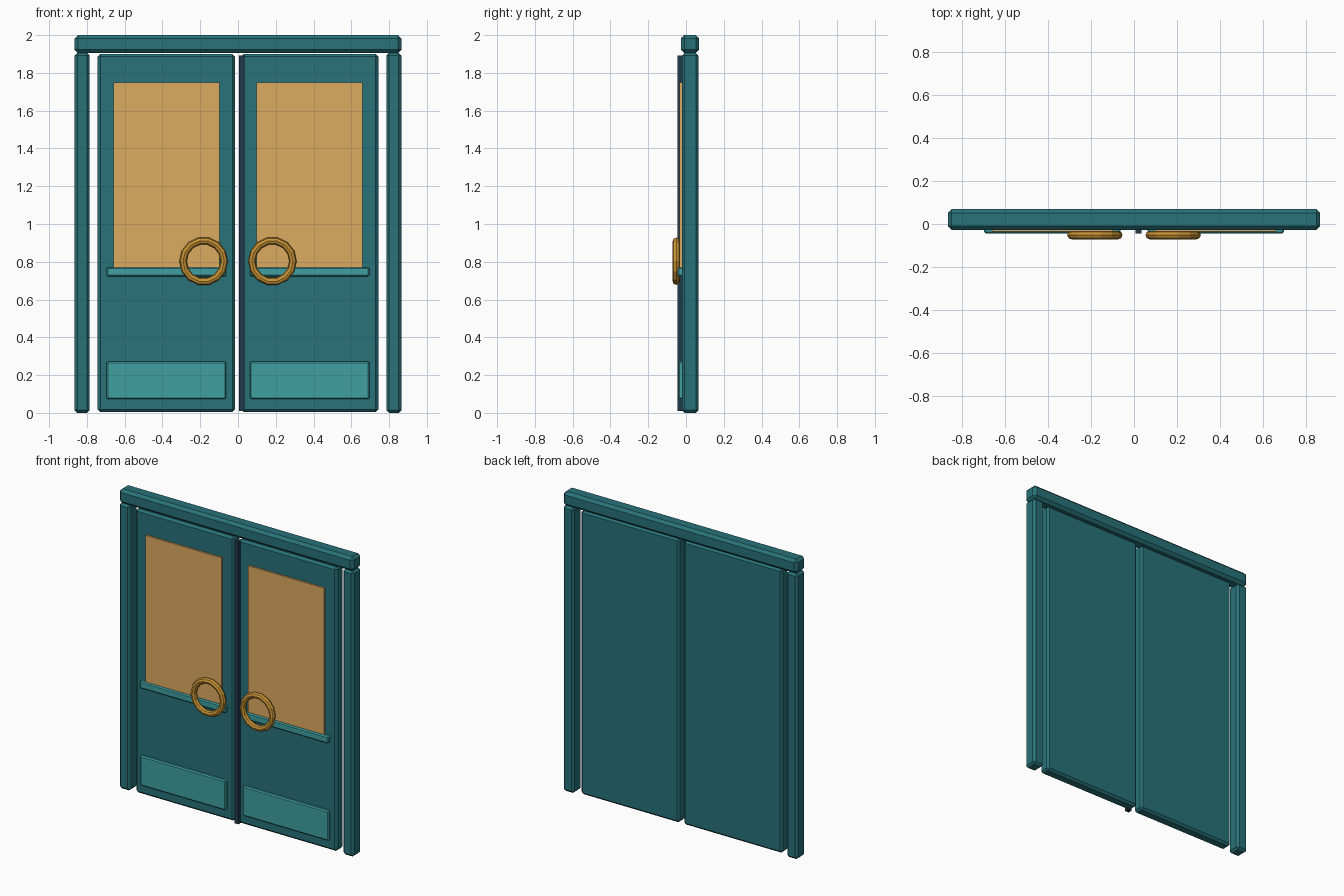
import bpy, math

if "Cube" in bpy.data.objects:
    bpy.data.objects.remove(bpy.data.objects["Cube"])


def material(name, rgb):
    m = bpy.data.materials.new(name)
    m.diffuse_color = (*rgb, 1)
    m.use_nodes = True
    m.node_tree.nodes["Principled BSDF"].inputs["Base Color"].default_value = m.diffuse_color
    return m


TEAL = material("teal", (0.021, 0.17, 0.195))
LIGHT = material("light_teal", (0.05, 0.35, 0.36))
GLASS = material("amber_glass", (0.73, 0.41, 0.12))
BRASS = material("brass", (0.60, 0.30, 0.035))
DARK = material("dark_seal", (0.015, 0.04, 0.07))


def box(name, x, y, z, mat, bevel=0.0):
    """Box from (min, max) ranges with an optional one-step chamfer."""
    bpy.ops.mesh.primitive_cube_add(
        size=1, location=[(a + b) / 2 for a, b in (x, y, z)])
    ob = bpy.context.object
    ob.name = name
    ob.scale = [b - a for a, b in (x, y, z)]
    bpy.ops.object.transform_apply(location=False, rotation=False, scale=True)
    ob.data.materials.append(mat)
    if bevel:
        mod = ob.modifiers.new("chamfer", 'BEVEL')
        mod.width = bevel
        mod.segments = 1
    return ob


def span(side, a, b):
    """Mirror an x range to the chosen side."""
    return tuple(sorted((side * a, side * b)))


# Frame header
box("lintel", (-0.865, 0.865), (-0.027, 0.07), (1.905, 2.0), TEAL, 0.018)

for side, label in ((-1, "left"), (1, "right")):
    # Frame post and door leaf
    box(label + "_post", span(side, 0.785, 0.865), (-0.022, 0.066),
        (0.0, 1.905), TEAL, 0.014)
    box(label + "_door", span(side, 0.016, 0.743), (-0.022, 0.052),
        (0.005, 1.9), TEAL, 0.014)
    # Window, middle rail and kick plate
    box(label + "_window", span(side, 0.098, 0.659), (-0.034, -0.015),
        (0.75, 1.748), GLASS)
    box(label + "_rail", span(side, 0.063, 0.696), (-0.045, -0.015),
        (0.723, 0.771), LIGHT, 0.007)
    box(label + "_kick_plate", span(side, 0.063, 0.696), (-0.041, -0.015),
        (0.073, 0.272), LIGHT, 0.007)
    # Ring handle
    bpy.ops.mesh.primitive_torus_add(
        location=(side * 0.182, -0.0515, 0.803), rotation=(math.pi / 2, 0, 0),
        major_segments=14, minor_segments=8,
        major_radius=0.109, minor_radius=0.0195)
    ring = bpy.context.object
    ring.name = label + "_ring_handle"
    ring.data.materials.append(BRASS)

# Seal strip at the meeting edge
box("centre_seal", (0.006, 0.034), (-0.045, -0.018), (0.01, 1.893), DARK)
